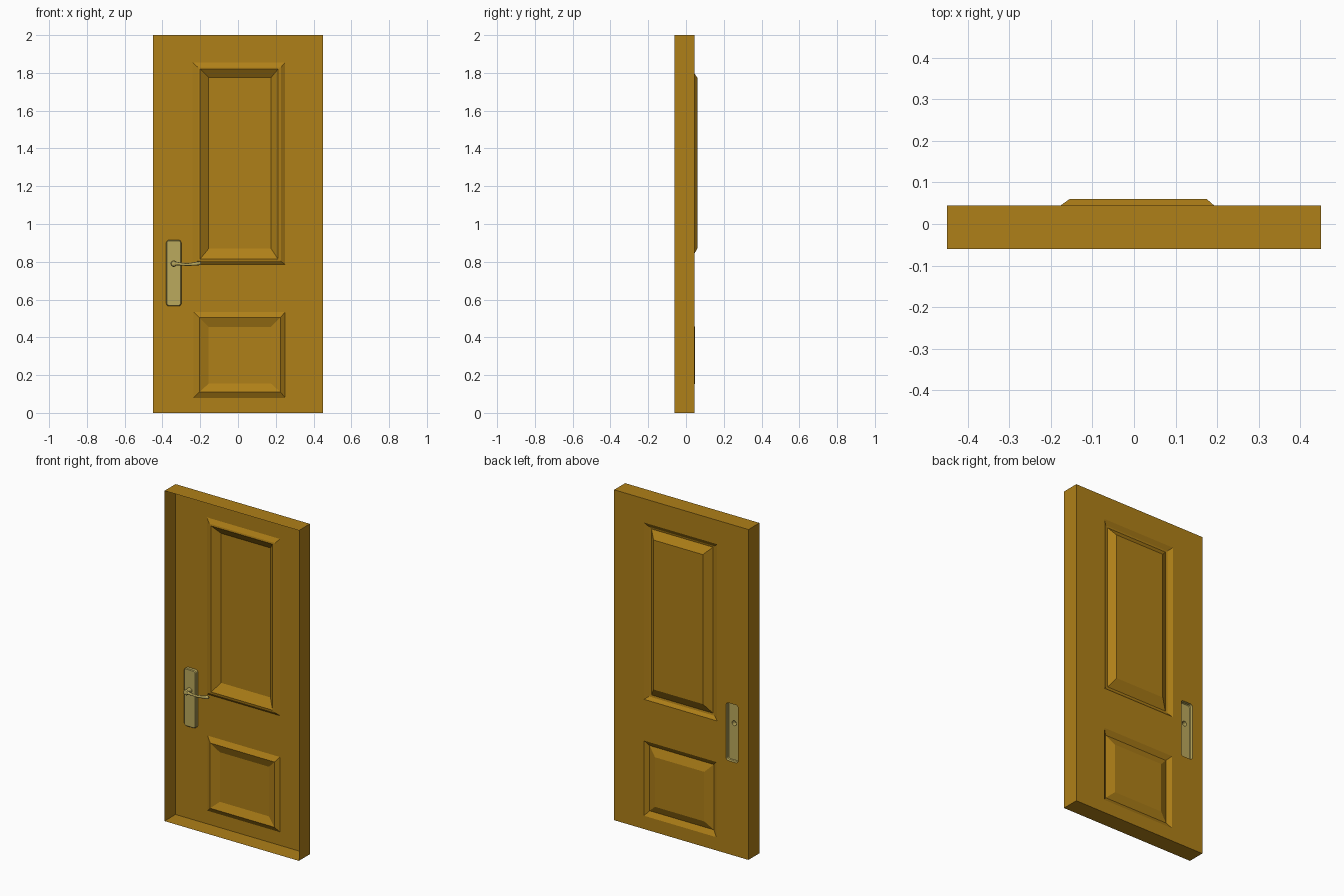
import bpy, bmesh, math

if "Cube" in bpy.data.objects:
    bpy.data.objects.remove(bpy.data.objects["Cube"])

FRONT, BACK = -0.06, 0.045   # open front rim, back sheet


def material(name, rgb):
    m = bpy.data.materials.new(name)
    m.diffuse_color = (*rgb, 1)
    m.use_nodes = True
    m.node_tree.nodes["Principled BSDF"].inputs["Base Color"].default_value = m.diffuse_color
    return m


def rect(bm, x0, x1, z0, z1, y, r=0.0, n=5):
    """Closed vertex loop of an (optionally rounded) rectangle."""
    if r == 0:
        pts = [(x1, z1), (x0, z1), (x0, z0), (x1, z0)]
    else:
        pts = []
        corners = [(x1 - r, z1 - r), (x0 + r, z1 - r), (x0 + r, z0 + r), (x1 - r, z0 + r)]
        for q, (cx, cz) in enumerate(corners):
            for i in range(n):
                a = math.pi / 2 * (q + i / (n - 1))
                pts.append((cx + r * math.cos(a), cz + r * math.sin(a)))
    return [bm.verts.new((x, y, z)) for x, z in pts]


def circle(bm, cx, cz, r, y, n=20):
    return [bm.verts.new((cx + r * math.cos(2 * math.pi * i / n), y,
                          cz + r * math.sin(2 * math.pi * i / n))) for i in range(n)]


def bridge(bm, loops):
    for a, b in zip(loops, loops[1:]):
        for i in range(len(a)):
            j = (i + 1) % len(a)
            bm.faces.new((a[i], a[j], b[j], b[i]))


def fill(bm, loops, ny):
    """Flat face with holes: first loop outside, the others are holes."""
    edges = []
    for lp in loops:
        for i in range(len(lp)):
            pair = (lp[i], lp[(i + 1) % len(lp)])
            edges.append(bm.edges.get(pair) or bm.edges.new(pair))
    bmesh.ops.triangle_fill(bm, use_beauty=True, use_dissolve=False,
                            edges=edges, normal=(0, ny, 0))


def finish(bm, name, mat, smooth=False):
    bmesh.ops.recalc_face_normals(bm, faces=bm.faces[:])
    me = bpy.data.meshes.new(name)
    bm.to_mesh(me)
    bm.free()
    me.materials.append(mat)
    ob = bpy.data.objects.new(name, me)
    bpy.context.collection.objects.link(ob)
    if smooth:
        bpy.context.view_layer.objects.active = ob
        ob.select_set(True)
        bpy.ops.object.shade_smooth_by_angle(angle=math.radians(30))
        ob.select_set(False)
    return ob


wood = material("wood", (0.43, 0.215, 0.009))
brass = material("brass", (0.50, 0.40, 0.11))

PLATE = (-0.38, -0.30, 0.565, 0.915)
PX, PZ = -0.34, 0.79

# door leaf: thin shell open at the front, with two moulded panels
bm = bmesh.new()
rim = rect(bm, -0.45, 0.45, 0, 2, FRONT)
back = rect(bm, -0.45, 0.45, 0, 2, BACK)
bridge(bm, [rim, back])

upper = [rect(bm, *p) for p in (
    (-0.24, 0.25, 0.785, 1.855, BACK),
    (-0.213, 0.227, 0.803, 1.83, 0.03),
    (-0.20, 0.212, 0.815, 1.82, 0.028),
    (-0.155, 0.175, 0.87, 1.775, 0.06))]
lower = [rect(bm, *p) for p in (
    (-0.235, 0.25, 0.08, 0.535, BACK),
    (-0.205, 0.225, 0.11, 0.505, 0.027),
    (-0.155, 0.175, 0.155, 0.455, 0.047))]
for panel in (upper, lower):
    bridge(bm, panel)
    bm.faces.new(panel[-1])
hole = rect(bm, *PLATE, BACK, 0.015)
fill(bm, [back, upper[0], lower[0], hole], 1)
finish(bm, "door_leaf", wood)

# handle plate: shallow shell, hollow behind, with the stem passing through
bm = bmesh.new()
x0, x1, z0, z1 = PLATE
c = 0.004
side = [rect(bm, *PLATE, BACK, 0.015),
        rect(bm, *PLATE, 0.028, 0.015),
        rect(bm, x0 + c, x1 - c, z0 + c, z1 - c, 0.024, 0.012)]
bridge(bm, side)
bore = circle(bm, PX, PZ, 0.015, 0.024)
fill(bm, [side[-1], bore], -1)
finish(bm, "handle_plate", brass, True)

# handle stem: hollow tube with a rounded front
bm = bmesh.new()
stem = [circle(bm, PX, PZ, r, y) for r, y in
        ((0.015, 0.024), (0.014, 0.0), (0.017, -0.012), (0.013, -0.019), (0.006, -0.022))]
bridge(bm, stem)
bm.faces.new(stem[-1])
finish(bm, "handle_stem", brass, True)

# lever: tapered, gently waved sweep
bm = bmesh.new()
path = [(-0.340, -0.010, 0.790, 0.011), (-0.318, -0.011, 0.790, 0.009),
        (-0.295, -0.010, 0.787, 0.007), (-0.270, -0.008, 0.785, 0.007),
        (-0.245, -0.005, 0.787, 0.008), (-0.220, -0.002, 0.790, 0.010),
        (-0.203, 0.000, 0.792, 0.010), (-0.196, 0.001, 0.792, 0.006)]
rings = []
for x, y, z, r in path:
    rings.append([bm.verts.new((x, y + 0.9 * r * math.cos(a), z + r * math.sin(a)))
                  for a in (2 * math.pi * i / 12 for i in range(12))])
bridge(bm, rings)
bm.faces.new(rings[0])
bm.faces.new(rings[-1])
finish(bm, "handle_lever", brass, True)
